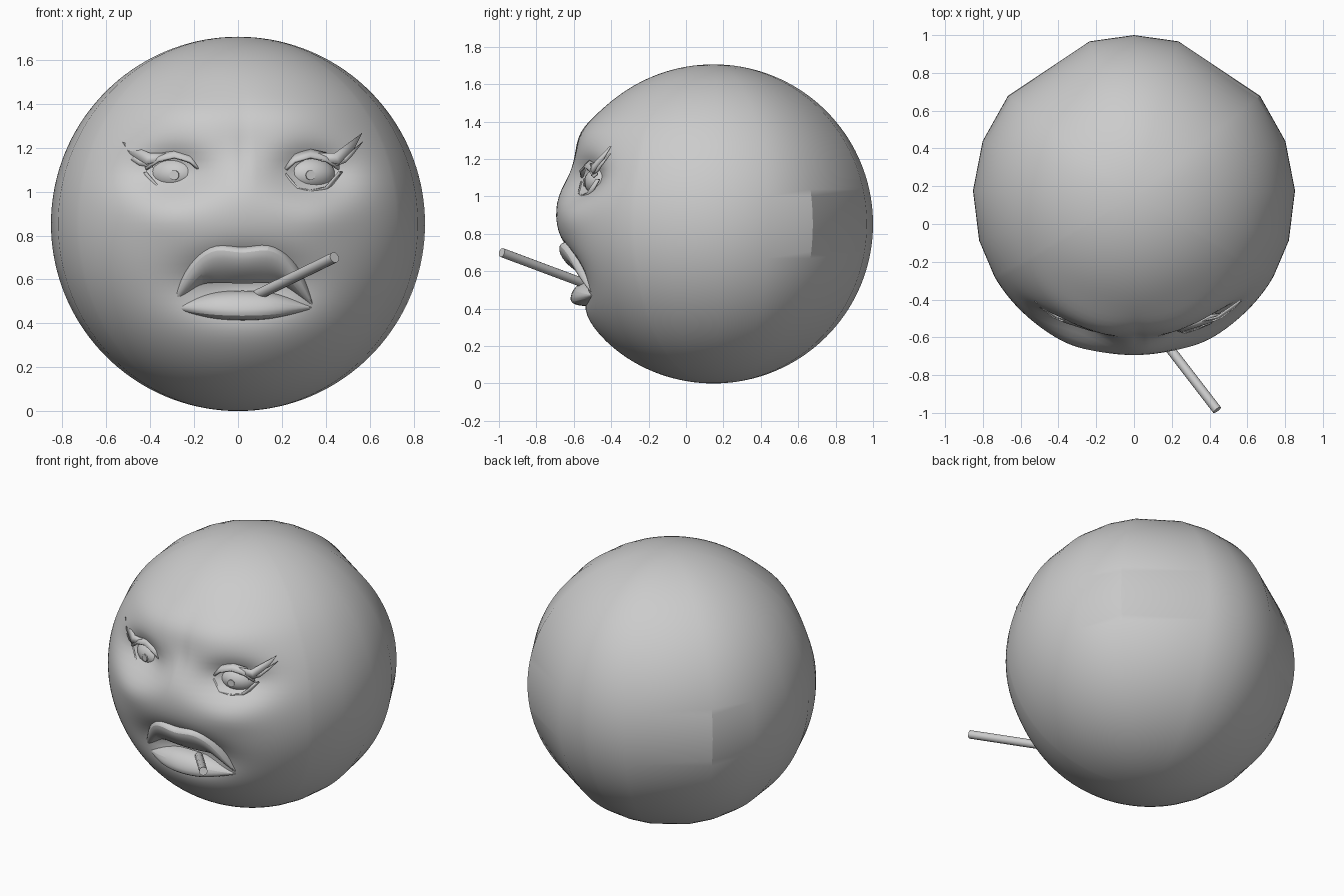
import bpy, bmesh
from math import sin, cos, pi, radians, exp, sqrt
from mathutils import Vector

if "Cube" in bpy.data.objects:
    bpy.data.objects.remove(bpy.data.objects["Cube"])

R, CY, CZ, CX = 0.853, 0.147, 0.853, 0.02   # head radius, centre, face midline


def sphere_y(x, z):
    return CY - sqrt(max(0.0, R * R - x * x - (z - CZ) ** 2))


def bump(x, z, px, pz, rx, rz):
    return exp(-((x - px) / rx) ** 2 - ((z - pz) / rz) ** 2)


def face_offset(x, z):
    """Depth of the sculpted face at front position x, z (positive = inward)."""
    x -= CX
    a = abs(x)
    d = 0.12 * bump(a, z, 0, 0.58, 0.27, 0.13)      # mouth opening
    d += 0.04 * bump(a, z, 0, 0.60, 0.45, 0.25)     # smile hollow
    d += 0.12 * bump(a, z, 0.32, 1.09, 0.20, 0.11)  # eye socket
    d += 0.03 * bump(a, z, 0, 1.18, 0.15, 0.12)     # bridge hollow
    d += 0.012 * bump(x, z, 0, 1.15, 0.02, 0.12)    # frown crease
    d -= 0.025 * bump(a, z, 0.25, 1.36, 0.28, 0.09)  # brow
    d -= 0.012 * bump(a, z, 0.36, 0.88, 0.14, 0.09)  # cheek
    return d


def make(name, verts, faces, angle=30, subsurf=0, thick=0):
    me = bpy.data.meshes.new(name)
    me.from_pydata(verts, [], faces)
    bm = bmesh.new()
    bm.from_mesh(me)
    bmesh.ops.recalc_face_normals(bm, faces=bm.faces)
    bm.to_mesh(me)
    bm.free()
    ob = bpy.data.objects.new(name, me)
    bpy.context.collection.objects.link(ob)
    if thick:
        m = ob.modifiers.new("thickness", 'SOLIDIFY')
        m.thickness = thick
        m.offset = 0
    if subsurf:
        m = ob.modifiers.new("smooth", 'SUBSURF')
        m.levels = m.render_levels = subsurf
    smooth(ob, angle)
    return ob


def smooth(ob, angle):
    bpy.ops.object.select_all(action='DESELECT')
    ob.select_set(True)
    bpy.context.view_layer.objects.active = ob
    bpy.ops.object.shade_smooth_by_angle(angle=radians(angle))


def strip(name, rows, **kw):
    n = len(rows[0])
    faces = [(r * n + i, r * n + i + 1, (r + 1) * n + i + 1, (r + 1) * n + i)
             for r in range(len(rows) - 1) for i in range(n - 1)]
    return make(name, [p for row in rows for p in row], faces, **kw)


# Head: coarse meridians at the back, fine ones across the face
side = [74, 38.5, 20, 2, -16]
lons = [90] + side + list(range(-30, -151, -2)) + [-180 - a for a in reversed(side)]
rings, n = 72, len(lons)
verts = [(0, CY, CZ + R)]
for r in range(1, rings):
    t = pi * r / rings
    for a in lons:
        x, y = R * sin(t) * cos(radians(a)), CY + R * sin(t) * sin(radians(a))
        z = CZ + R * cos(t)
        if y < CY:
            y += face_offset(x, z)
        verts.append((x, y, z))
verts.append((0, CY, CZ - R))
last = len(verts) - 1
faces = []
for i in range(n):
    j = (i + 1) % n
    faces.append((0, 1 + i, 1 + j))
    faces.append((last, last - n + j, last - n + i))
    for r in range(rings - 2):
        faces.append((1 + r * n + i, 1 + (r + 1) * n + i, 1 + (r + 1) * n + j, 1 + r * n + j))
make("head", verts, faces, angle=26.5)


# Lips: half rows (x, z, y) from the middle to the corner, mirrored
def lip(name, halves):
    rows = []
    for h in halves:
        rows.append([(CX - x, y, z) for x, z, y in reversed(h[1:])]
                    + [(CX + x, y, z) for x, z, y in h])
    strip(name, rows, subsurf=2, angle=40)


lip("upper_lip", [
    [(0, .735, -.64), (.12, .78, -.635), (.235, .705, -.58), (.295, .58, -.535), (.33, .472, -.48)],
    [(0, .72, -.69), (.12, .765, -.70), (.22, .69, -.635), (.28, .575, -.58), (.33, .472, -.50)],
    [(0, .64, -.655), (.11, .655, -.65), (.18, .63, -.615), (.25, .55, -.565), (.315, .476, -.50)],
    [(0, .58, -.56), (.11, .585, -.56), (.19, .585, -.54), (.225, .54, -.51), (.30, .48, -.48)]])
lip("lower_lip", [
    [(0, .55, -.51), (.12, .545, -.51), (.22, .52, -.49), (.335, .475, -.475)],
    [(0, .545, -.56), (.12, .54, -.555), (.22, .515, -.53), (.33, .475, -.49)],
    [(0, .505, -.61), (.12, .505, -.605), (.22, .487, -.57), (.33, .47, -.50)],
    [(0, .42, -.635), (.12, .425, -.62), (.21, .44, -.575), (.325, .465, -.49)],
    [(0, .412, -.54), (.12, .417, -.53), (.21, .435, -.50), (.32, .46, -.46)]])

# Eyes: lid and lash rows are (x, z, depth under the head sphere)
upper_lid = [
    [(.185, 1.11, .11), (.24, 1.17, .075), (.31, 1.19, .06), (.38, 1.175, .06), (.44, 1.12, .06)],
    [(.20, 1.10, .085), (.24, 1.135, .055), (.31, 1.155, .045), (.38, 1.14, .04), (.44, 1.10, .045)]]
lower_lid = [
    [(.195, 1.085, .09), (.25, 1.02, .075), (.31, 1.005, .075), (.38, 1.02, .07), (.44, 1.09, .06)],
    [(.185, 1.075, .12), (.24, 1.005, .10), (.31, .985, .095), (.39, 1.005, .09), (.455, 1.085, .075)]]
long_lash = [
    [(.34, 1.175, .055), (.42, 1.175, .03), (.545, 1.225, -.01)],
    [(.36, 1.14, .045), (.44, 1.125, .035), (.51, 1.17, .015)]]
short_lash = [
    [(.41, 1.145, .045), (.47, 1.15, .03), (.55, 1.185, .01)],
    [(.41, 1.11, .05), (.47, 1.12, .04), (.50, 1.14, .03)]]

for s, tag in ((-1, "left"), (1, "right")):
    def place(rows):
        out = []
        for row in rows:
            line = []
            for x, z, d in row:
                y = sphere_y(x, z) + d
                lift = 0.4 * max(0, x - .44) if s > 0 else 0
                line.append((CX + s * x, y, z + lift))
            out.append(line)
        return out

    strip(tag + "_upper_lid", place(upper_lid), thick=.012, angle=30)
    strip(tag + "_lower_lid", place(lower_lid), thick=.008, angle=30)
    strip(tag + "_long_lash", place(long_lash), thick=.01, angle=20)
    strip(tag + "_short_lash", place(short_lash), thick=.008, angle=20)

    x = CX + s * .31
    bpy.ops.mesh.primitive_uv_sphere_add(segments=24, ring_count=16, radius=1,
                                         location=(x, -.45, 1.078), rotation=(0, 0, s * .4))
    eye = bpy.context.object
    eye.name = tag + "_eyeball"
    eye.scale = (.118, .09, .08)
    smooth(eye, 40)
    bpy.ops.mesh.primitive_cylinder_add(vertices=16, radius=.022, depth=.012,
                                        location=(x, -.541, 1.075), rotation=(pi / 2, 0, s * .25))
    pupil = bpy.context.object
    pupil.name = tag + "_pupil"
    smooth(pupil, 40)

# Cigarette
a, b = Vector((.09, -.53, .53)), Vector((.44, -.985, .70))
bpy.ops.mesh.primitive_cylinder_add(vertices=12, radius=.025, depth=(b - a).length, location=(a + b) / 2)
cig = bpy.context.object
cig.name = "cigarette"
cig.rotation_euler = (b - a).to_track_quat('Z', 'Y').to_euler()
smooth(cig, 40)
